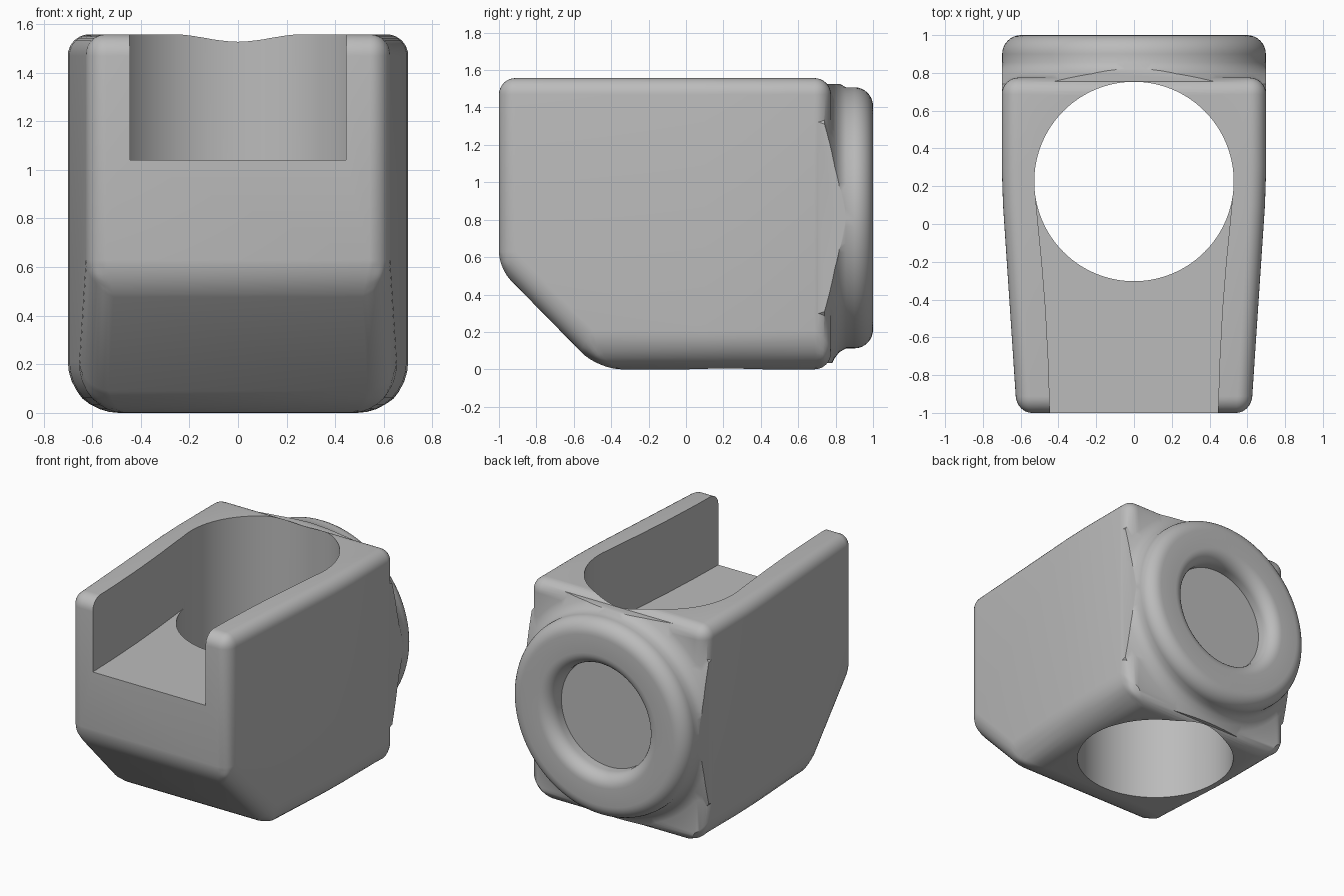
import bpy, bmesh, math
from mathutils import Matrix

cube = bpy.data.objects.get("Cube")
if cube:
    bpy.data.objects.remove(cube, do_unlink=True)

grey = bpy.data.materials.new("plain grey")
grey.use_nodes = True
colour = (0.5, 0.5, 0.5, 1)
grey.diffuse_color = colour
grey.node_tree.nodes["Principled BSDF"].inputs["Base Color"].default_value = colour


def make(name, bm):
    bmesh.ops.recalc_face_normals(bm, faces=bm.faces)
    mesh = bpy.data.meshes.new(name)
    bm.to_mesh(mesh)
    bm.free()
    mesh.materials.append(grey)
    obj = bpy.data.objects.new(name, mesh)
    bpy.context.collection.objects.link(obj)
    return obj


def prism(points, offset):
    """Extrude a closed outline of 3D points along an offset."""
    bm = bmesh.new()
    face = bm.faces.new([bm.verts.new(p) for p in points])
    new = bmesh.ops.extrude_face_region(bm, geom=[face])["geom"]
    bmesh.ops.translate(bm, vec=offset, verts=[v for v in new if isinstance(v, bmesh.types.BMVert)])
    return bm


def apply_modifiers(obj):
    bpy.context.view_layer.objects.active = obj
    for mod in list(obj.modifiers):
        bpy.ops.object.modifier_apply(modifier=mod.name)


def boolean(obj, other, operation):
    mod = obj.modifiers.new(operation, 'BOOLEAN')
    mod.object, mod.operation, mod.solver = other, operation, 'EXACT'
    apply_modifiers(obj)
    bpy.data.objects.remove(other, do_unlink=True)


# Body: side profile with a sloped chin, rounded more at the bottom sides
profile = [(-1, 0.54), (-0.47, 0), (0.775, 0), (0.775, 1.557), (-1, 1.557)]
bm = prism([(-0.7, y, z) for y, z in profile], (1.4, 0, 0))
weight = bm.edges.layers.float.new("bevel_weight_edge")
for e in bm.edges:
    a, b = e.verts
    mid = (a.co + b.co) / 2
    across = abs(a.co.x - b.co.x) > 1
    e[weight] = 0.42
    if not across and mid.z < 0.01:
        e[weight] = 1.0
    elif not across and mid.z < 0.4:
        e[weight] = 0.6
    elif across and mid.z < 0.01 and mid.y < 0:
        e[weight] = 0.6
body = make("body", bm)
bev = body.modifiers.new("rounding", 'BEVEL')
bev.limit_method, bev.width, bev.segments = 'WEIGHT', 0.21, 8
apply_modifiers(body)

# Taper the sides toward the front
bm = bmesh.new()
bm.from_mesh(body.data)
for cut in (0.3, 0.1):
    bmesh.ops.bisect_plane(bm, geom=bm.verts[:] + bm.edges[:] + bm.faces[:],
                           plane_co=(0, cut, 0), plane_no=(0, 1, 0))
for v in bm.verts:
    t = 0.2 - v.co.y
    if v.co.y < 0.2:
        v.co.x *= 1 - 0.095 * t
bm.to_mesh(body.data)
bm.free()

# Rear ring: flared neck, rounded rim and shallow round recess
outline = [(0, 0.64), (0.88, 0.64), (0.86, 0.74), (0.80, 0.77), (0.75, 0.795), (0.718, 0.82), (0.698, 0.855)]


def arc(cr, cy, radius, start, end, steps=8):
    return [(cr + radius * math.cos(math.radians(start + (end - start) * i / steps)),
             cy + radius * math.sin(math.radians(start + (end - start) * i / steps)))
            for i in range(steps + 1)]


outline += arc(0.598, 0.9, 0.1, 0, 90) + arc(0.47, 0.91, 0.09, 90, 180) + [(0.38, 0.86), (0, 0.86)]
bm = bmesh.new()
verts = [bm.verts.new((r, y, 0)) for r, y in outline]
edges = [bm.edges.new(pair) for pair in zip(verts, verts[1:])]
bmesh.ops.spin(bm, geom=verts + edges, cent=(0, 0, 0), axis=(0, 1, 0), angle=math.tau, steps=96)
bmesh.ops.remove_doubles(bm, verts=bm.verts, dist=0.0005)
bmesh.ops.translate(bm, vec=(0, 0, 0.81), verts=bm.verts)
ring = make("rear_ring", bm)
trim = make("ring_trim", prism([(-0.698, 0.5, 0.035), (0.698, 0.5, 0.035),
                                (0.698, 0.5, 1.525), (-0.698, 0.5, 1.525)], (0, 1, 0)))
boolean(ring, trim, 'INTERSECT')
boolean(body, ring, 'UNION')

# Vertical bore right through
bm = bmesh.new()
bmesh.ops.create_cone(bm, cap_ends=True, segments=96, radius1=0.528, radius2=0.528, depth=4,
                      matrix=Matrix.Translation((0, 0.225, 0.8)))
boolean(body, make("bore_cutter", bm), 'DIFFERENCE')

# Open slot from the front into the bore
half = [(0.44, -1.2), (0.445, -1), (0.452, -0.75), (0.468, -0.45), (0.488, -0.2), (0.508, 0), (0.522, 0.15), (0.5, 0.3)]
slot = [(x, y, 1.04) for x, y in half] + [(-x, y, 1.04) for x, y in reversed(half)]
boolean(body, make("slot_cutter", prism(slot, (0, 0, 1))), 'DIFFERENCE')

bpy.ops.object.select_all(action='DESELECT')
body.select_set(True)
bpy.context.view_layer.objects.active = body
bpy.ops.object.shade_smooth_by_angle(angle=math.radians(32))
